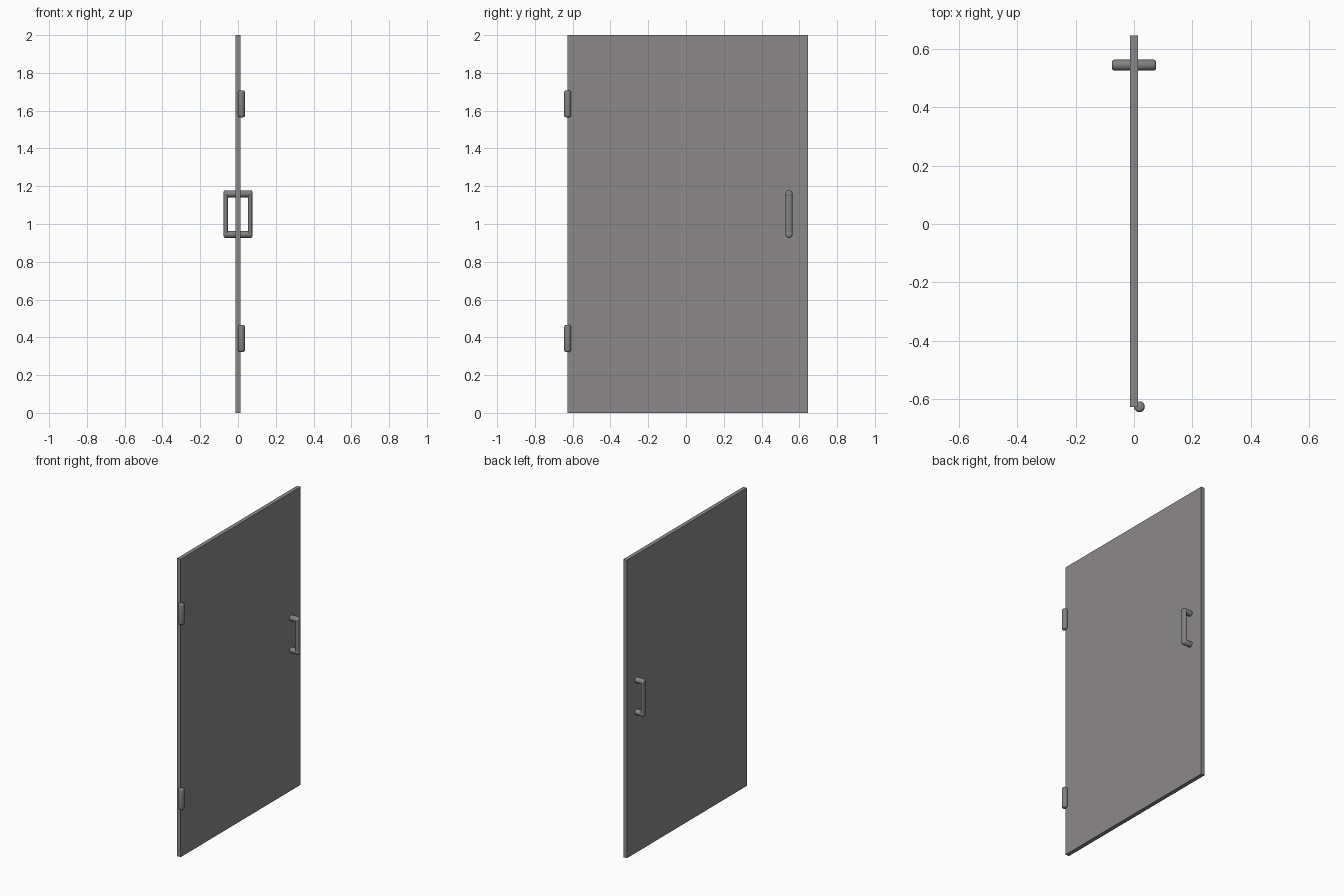
import bpy, bmesh, math
from mathutils import Matrix

if "Cube" in bpy.data.objects:
    bpy.data.objects.remove(bpy.data.objects["Cube"])


def material(name, rgb):
    m = bpy.data.materials.new(name)
    m.diffuse_color = (*rgb, 1)
    m.use_nodes = True
    m.node_tree.nodes["Principled BSDF"].inputs["Base Color"].default_value = m.diffuse_color
    return m


glass = material("smoky_glass", (0.26, 0.25, 0.25))
metal = material("grey_metal", (0.22, 0.22, 0.22))


def finish(bm, name, mat, smooth=False):
    bmesh.ops.recalc_face_normals(bm, faces=bm.faces[:])
    me = bpy.data.meshes.new(name)
    bm.to_mesh(me)
    bm.free()
    me.materials.append(mat)
    ob = bpy.data.objects.new(name, me)
    bpy.context.collection.objects.link(ob)
    if smooth:
        bpy.ops.object.select_all(action='DESELECT')
        ob.select_set(True)
        bpy.context.view_layer.objects.active = ob
        bpy.ops.object.shade_smooth_by_angle(angle=math.radians(40))
    return ob


def add_rod(bm, profile, matrix, ry=1.0, segs=24):
    """Lathe (radius, height) rings along local z; ry flattens the section."""
    rings = []
    for r, h in profile:
        rings.append([bm.verts.new(matrix @ Matrix.Translation((
            r * math.cos(a), r * ry * math.sin(a), h)).translation)
            for a in (2 * math.pi * i / segs for i in range(segs))])
    for lo, hi in zip(rings, rings[1:]):
        for i in range(segs):
            j = (i + 1) % segs
            bm.faces.new((lo[i], lo[j], hi[j], hi[i]))
    bm.faces.new(rings[0][::-1])
    bm.faces.new(rings[-1])


# Door panel
bm = bmesh.new()
bmesh.ops.create_cube(bm, size=1, matrix=Matrix.Translation((0, 0.0095, 1))
                      @ Matrix.Diagonal((0.027, 1.273, 2, 1)))
finish(bm, "door_panel", glass)

# Hinges: upright barrels with rounded ends
R, H = 0.0185, 0.071
for name, z in (("lower_hinge", 0.394), ("upper_hinge", 1.636)):
    bm = bmesh.new()
    end = [(R - 0.01 * (1 - math.cos(t)), H - 0.01 * (1 - math.sin(t)))
           for t in (math.radians(d) for d in (0, 30, 60, 90))]
    add_rod(bm, [(r, -h) for r, h in reversed(end)] + end,
            Matrix.Translation((0.0185, -0.627, z)))
    finish(bm, name, metal, True)

# Handles: two round posts joined by a flattened grip, one per side
POST = 0.0185
for name, s in (("left_handle", -1), ("right_handle", 1)):
    bm = bmesh.new()
    for z in (0.945, 1.16):
        aim = Matrix.Translation((0, 0.545, z)) @ Matrix.Rotation(s * math.pi / 2, 4, 'Y')
        add_rod(bm, [(POST, 0.012), (POST, 0.068), (POST - 0.002, 0.0725),
                     (POST - 0.007, 0.076)], aim)
    finish(bm, name + "_posts", metal, True)
    bm = bmesh.new()
    add_rod(bm, [(0.012, 0.945), (0.012, 1.16)],
            Matrix.Translation((s * 0.064, 0.545, 0)), ry=POST / 0.012)
    finish(bm, name + "_grip", metal, True)
